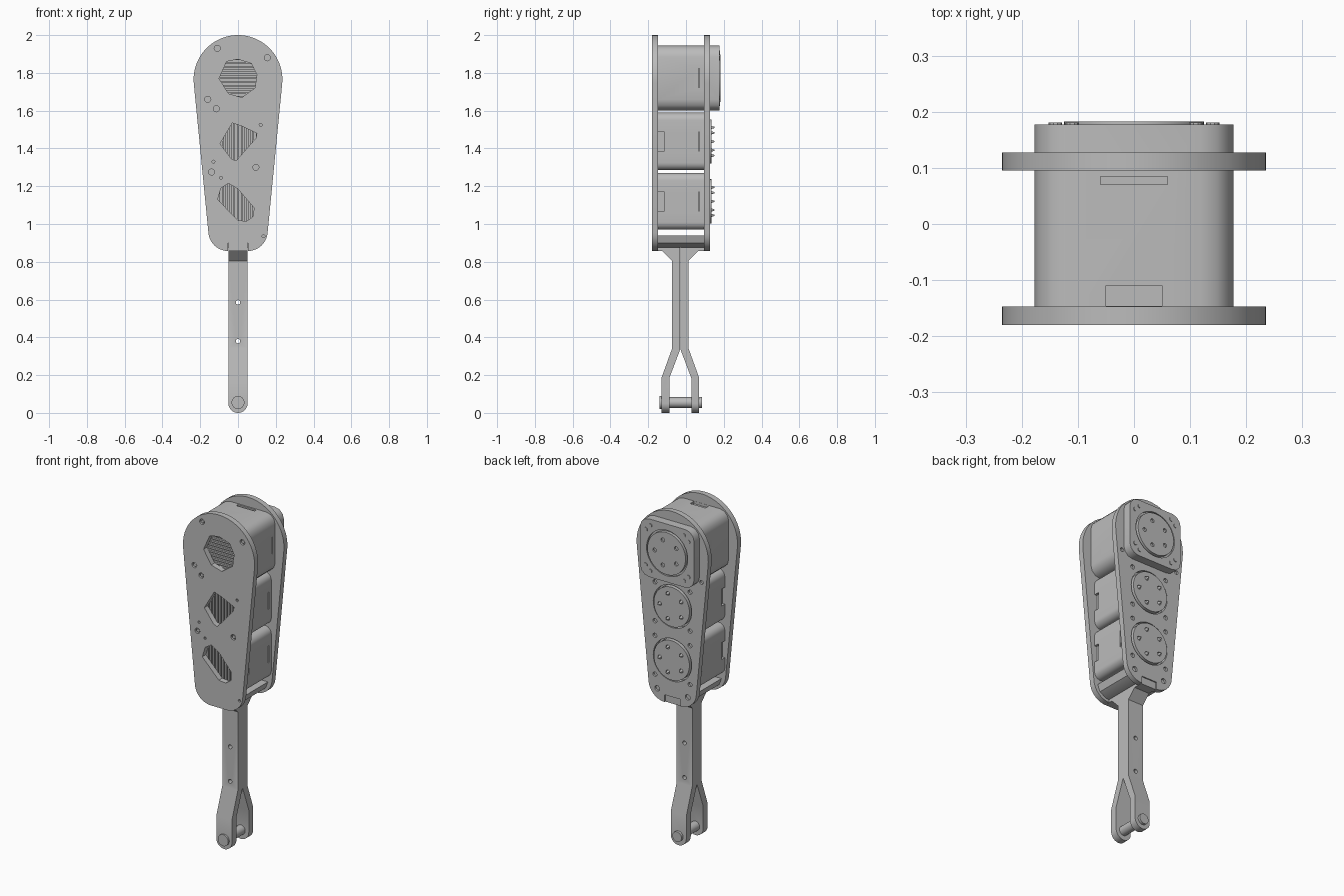
import bpy, bmesh
from math import sin, cos, pi, radians

if "Cube" in bpy.data.objects:
    bpy.data.objects.remove(bpy.data.objects["Cube"])

GREY = (0.5, 0.5, 0.5, 1)
mat = bpy.data.materials.new("mid grey")
mat.use_nodes = True
mat.diffuse_color = GREY
mat.node_tree.nodes["Principled BSDF"].inputs["Base Color"].default_value = GREY


def arc(cx, cz, r, a0, a1, n):
    return [(cx + r * cos(radians(a0 + (a1 - a0) * i / n)),
             cz + r * sin(radians(a0 + (a1 - a0) * i / n))) for i in range(n + 1)]


def circle(cx, cz, r, n=32):
    return arc(cx, cz, r, 0, 360, n)[:-1]


def rounded(cx, cz, hw, hh, r, n):
    pts = []
    for k, (sx, sz) in enumerate([(1, 1), (-1, 1), (-1, -1), (1, -1)]):
        pts += arc(cx + sx * (hw - r), cz + sz * (hh - r), r, 90 * k, 90 * k + 90, n)
    return pts


def rect(x0, x1, z0, z1):
    return [(x0, z0), (x1, z0), (x1, z1), (x0, z1)]


def build(name, prisms, axis="y"):
    """Make one object from (outline, start, end) prisms along an axis."""
    bm = bmesh.new()
    for pts, a, b in prisms:
        lo, hi = [[bm.verts.new((u, t, v) if axis == "y" else (t, u, v)) for u, v in pts]
                  for t in (a, b)]
        bm.faces.new(lo)
        bm.faces.new(hi[::-1])
        for i in range(len(pts)):
            j = (i + 1) % len(pts)
            bm.faces.new((lo[j], lo[i], hi[i], hi[j]))
    bmesh.ops.recalc_face_normals(bm, faces=bm.faces)
    me = bpy.data.meshes.new(name)
    bm.to_mesh(me)
    bm.free()
    me.materials.append(mat)
    ob = bpy.data.objects.new(name, me)
    bpy.context.collection.objects.link(ob)
    return ob


def cut(ob, prisms, operation="DIFFERENCE"):
    cutter = build("cutter", prisms)
    mod = ob.modifiers.new("cut", "BOOLEAN")
    mod.operation, mod.solver, mod.object = operation, "EXACT", cutter
    dg = bpy.context.evaluated_depsgraph_get()
    me = bpy.data.meshes.new_from_object(ob.evaluated_get(dg))
    ob.modifiers.clear()
    ob.data = me
    bpy.data.objects.remove(cutter)


# Motors: name, centre height, half width, half height, corner radius
MOTORS = [("top", 1.772, 0.177, 0.172, 0.058),
          ("middle", 1.437, 0.152, 0.152, 0.04),
          ("bottom", 1.12, 0.152, 0.15, 0.04)]

# Tapered plates
top = arc(0, 1.765, 0.235, -5, 185, 40)
outline = top + arc(-0.052, 0.962, 0.105, 185, 270, 10) + arc(0.052, 0.962, 0.105, 270, 355, 10)
notch = rect(-0.052, 0.052, 0.8, 0.9)

front = build("front_plate", [(outline, -0.18, -0.147)])
windows = [
    [(-0.1, 1.77), (-0.06, 1.86), (0, 1.872), (0.07, 1.85), (0.1, 1.79), (0.09, 1.72),
     (0.02, 1.67), (-0.05, 1.69)],
    [(-0.095, 1.425), (-0.03, 1.535), (0.015, 1.52), (0.1, 1.48), (0.095, 1.455),
     (-0.01, 1.335), (-0.035, 1.345)],
    [(-0.108, 1.13), (-0.09, 1.19), (-0.05, 1.215), (0, 1.185), (0.085, 1.085),
     (0.08, 1.04), (0.045, 1.015), (0, 1.02)]]
cut(front, [(w, -0.2, -0.1) for w in windows] + [(notch, -0.2, -0.1)])
screws = [(-0.11, 1.93), (0.155, 1.88), (-0.16, 1.66), (-0.115, 1.61), (0.095, 1.3),
          (-0.14, 1.275)]
dots = [(0.12, 1.525), (-0.13, 1.33), (-0.09, 1.245), (0.135, 0.935)]
cut(front, [(circle(x, z, 0.016, 12), -0.2, -0.168) for x, z in screws]
    + [(circle(x, z, 0.008, 8), -0.2, -0.168) for x, z in dots])
build("front_plate_screws", [(circle(x, z, 0.01, 10), -0.175, -0.16) for x, z in screws])

back = build("back_plate", [(outline, 0.095, 0.127)])
holes = [(notch, 0.08, 0.15)]
for name, cz, hw, hh, r in MOTORS[1:]:
    holes.append((circle(0, cz, 0.126, 40), 0.08, 0.15))
    for s in (-1, 1):
        for dz in (-0.115, 0.115):
            holes.append((circle(s * 0.115, cz + dz, 0.013, 12), 0.115, 0.15))
for s in (-1, 1):
    holes.append((circle(s * 0.1, 0.925, 0.016, 12), 0.115, 0.15))
    holes.append((circle(s * 0.19, 1.63, 0.012, 12), 0.115, 0.15))
cut(back, holes)

# Motor housings with cooling grooves, cable sockets and output discs
for name, cz, hw, hh, r in MOTORS:
    is_top = name == "top"
    body = build(name + "_motor", [(rounded(0, cz, hw, hh, r, 3 if is_top else 6), -0.147,
                                    0.177 if is_top else 0.1)])
    grooves = []
    for i in range(10):
        t = -0.09 + 0.02 * i
        slot = rect(-0.1, 0.1, cz + t - 0.005, cz + t + 0.005) if is_top else \
            rect(t - 0.005, t + 0.005, cz - 0.11, cz + 0.11)
        grooves.append((slot, -0.16, -0.135))
    for s in (-1, 1):
        x0, x1 = sorted((s * (hw - 0.015), s * (hw + 0.05)))
        if not is_top:
            grooves.append((rect(x0, x1, cz - 0.05, cz + 0.05), -0.16, -0.115))
        grooves.append((rect(x0, x1, cz - 0.05, cz + 0.05), 0.066, 0.072))
    if is_top:
        grooves.append((rect(-0.05, 0.05, cz + hh - 0.015, 2.1), -0.146, -0.11))
        grooves.append((rect(-0.06, 0.06, cz + hh - 0.01, 2.1), 0.07, 0.085))
        grooves.append((circle(0, cz, 0.135, 40), 0.165, 0.2))
    cut(body, grooves)

    disc_y = 0.183 if is_top else 0.135
    disc_r = 0.125 if is_top else 0.117
    disc = build(name + "_output_disc", [(circle(0, cz, disc_r, 40), 0.09, disc_y)])
    bolts = circle(0, cz, 0.078, 5)
    cut(disc, [(circle(x, z, 0.012, 12), disc_y - 0.01, 0.25) for x, z in bolts])
    if is_top:
        corners = [(sx * a, cz + sz * b) for sx in (-1, 1) for sz in (-1, 1)
                   for a, b in ((0.14, 0.105), (0.11, 0.135))]
        build("top_motor_corner_bolts", [(circle(x, z, 0.012, 10), 0.17, 0.181)
                                         for x, z in corners])
    else:
        for i, (x, z) in enumerate(bolts):
            bpy.ops.mesh.primitive_cone_add(vertices=10, radius1=0.012, radius2=0.003, depth=0.03,
                                            location=(x, 0.137, z), rotation=(-pi / 2, 0, 0))
            pin = bpy.context.object
            pin.name = f"{name}_disc_pin_{i + 1}"
            pin.data.materials.append(mat)

# Spacer joining the plates at the bottom
build("spacer", [([(-0.13, 0.94), (0.13, 0.94), (0.115, 0.9), (0.07, 0.875),
                   (-0.07, 0.875), (-0.115, 0.9)], -0.147, 0.095)])

# Handle: two mirrored halves that part into a fork
MID = -0.03
half = [(0.001, 0.9), (0.15, 0.9), (0.15, 0.857), (0.095, 0.857), (0.044, 0.805),
        (0.044, 0.34), (0.1, 0.185), (0.1, -0.01), (0.058, -0.01), (0.058, 0.185), (0.001, 0.335)]
for side, s in (("front", -1), ("back", 1)):
    handle = build(side + "_handle_half", [([(MID + s * y, z) for y, z in half], -0.06, 0.06)], "x")
    tongue = arc(0, 0.051, 0.051, 180, 360, 20) + [(0.051, 1), (-0.051, 1)]
    cut(handle, [(tongue, -0.3, 0.3)], "INTERSECT")
    cut(handle, [(circle(0, z, 0.012, 16), -0.3, 0.3) for z in (0.585, 0.38)])

# Cross pin through the fork
build("fork_pin", [(circle(0, 0.055, 0.028), -0.129, 0.069)])
build("fork_pin_heads", [(circle(0, 0.055, 0.034), -0.14, -0.128),
                         (circle(0, 0.055, 0.03), 0.068, 0.085)])

# Smooth the curved walls, keep edges sharp
for ob in bpy.context.scene.objects:
    ob.select_set(ob.type == "MESH")
bpy.context.view_layer.objects.active = bpy.data.objects["front_plate"]
bpy.ops.object.shade_smooth_by_angle(angle=radians(32))
